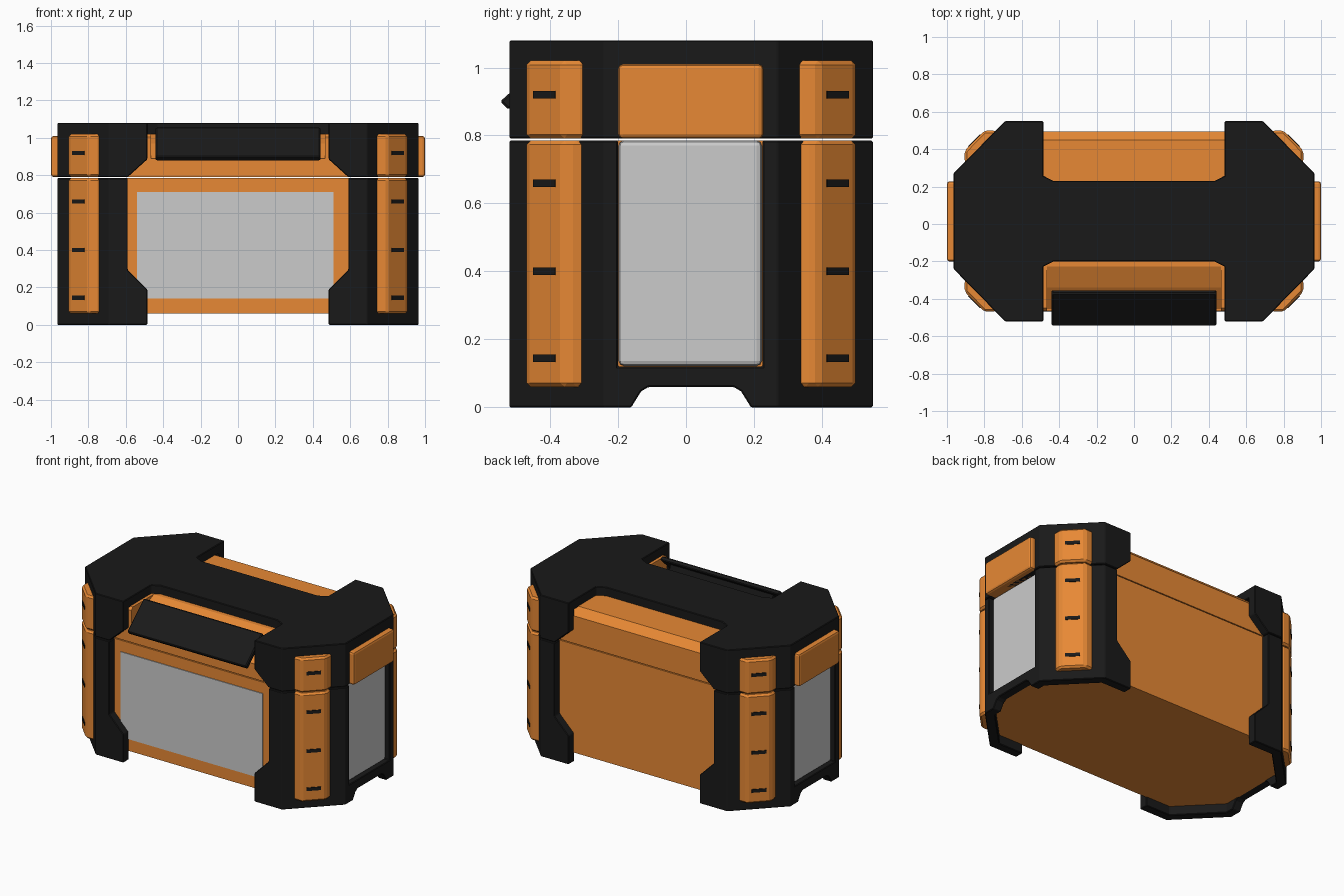
import bpy, bmesh, math
from mathutils import Vector

if "Cube" in bpy.data.objects:
    bpy.data.objects.remove(bpy.data.objects["Cube"])

CY = 0.015                      # y of the case's mirror plane
SEAM0, SEAM1 = 0.785, 0.791     # gap between base and lid


def material(name, rgb):
    m = bpy.data.materials.new(name)
    m.diffuse_color = (*rgb, 1)
    m.use_nodes = True
    m.node_tree.nodes["Principled BSDF"].inputs["Base Color"].default_value = m.diffuse_color
    return m


ORANGE = material("orange plastic", (0.80, 0.25, 0.035))
BLACK = material("black rubber", (0.010, 0.010, 0.010))


def prism(name, pts, axis, a, b, mat=None):
    """Extrude a 2D outline along an axis: x -> (y,z), y -> (x,z), z -> (x,y)."""
    def place(p, t):
        return {"x": (t, p[0], p[1]), "y": (p[0], t, p[1]), "z": (p[0], p[1], t)}[axis]
    bm = bmesh.new()
    lo = [bm.verts.new(place(p, a)) for p in pts]
    hi = [bm.verts.new(place(p, b)) for p in pts]
    n = len(pts)
    bm.faces.new(lo)
    bm.faces.new(hi)
    for i in range(n):
        bm.faces.new((lo[i], lo[(i + 1) % n], hi[(i + 1) % n], hi[i]))
    bmesh.ops.recalc_face_normals(bm, faces=bm.faces)
    me = bpy.data.meshes.new(name)
    bm.to_mesh(me)
    bm.free()
    ob = bpy.data.objects.new(name, me)
    bpy.context.collection.objects.link(ob)
    if mat:
        me.materials.append(mat)
    return ob


def rect(x0, x1, y0, y1):
    return [(x0, y0), (x1, y0), (x1, y1), (x0, y1)]


def sym(pts):
    """Complete a right-hand half outline by mirroring it in x."""
    return pts + [(-x, y) for x, y in reversed(pts)]


def flip(pts):
    """Mirror an (x, y) outline front to back."""
    return [(x, 2 * CY - y) for x, y in pts]


def octagon(d):
    """Case footprint inset by d."""
    k = d * math.tan(math.pi / 8)
    x, y, cx, cy = 0.965 - d, 0.535 - d, 0.69 - k, 0.255 - k
    return sym([(cx, CY - y), (x, CY - cy), (x, CY + cy), (cx, CY + y)])


def cut(ob, *cutters):
    bpy.context.view_layer.objects.active = ob
    for c in cutters:
        m = ob.modifiers.new("cut", "BOOLEAN")
        m.operation, m.solver, m.object = "DIFFERENCE", "EXACT", c
        bpy.ops.object.modifier_apply(modifier=m.name)
        bpy.data.objects.remove(c)


def bevel(ob, width, segments=1):
    m = ob.modifiers.new("bevel", "BEVEL")
    m.width, m.segments, m.limit_method = width, segments, "ANGLE"
    return ob


# Orange base and lid
prism("base_body", octagon(0.055), "z", 0.06, SEAM0, ORANGE)
lid = prism("lid_body", octagon(0.055), "z", SEAM1, 1.022, ORANGE)
cut(lid,
    prism("rear_edge", [(0.44, 1.03), (0.505, 0.965), (0.6, 0.965), (0.6, 1.1), (0.44, 1.1)], "x", -1, 1),
    prism("front_edge", [(-0.44, 1.03), (-0.475, 0.995), (-0.6, 0.995), (-0.6, 1.1), (-0.44, 1.1)], "x", -1, 1),
    prism("latch_recess", [(-0.48, 0.89), (-0.455, 0.89), (-0.34, 0.97), (-0.21, 1.03),
                           (-0.21, 1.1), (-0.48, 1.1)], "x", -0.465, 0.465))

# Black base frame: octagonal sleeve with front/rear openings, side windows and foot arches
base = prism("base_frame", octagon(0), "z", 0, SEAM0, BLACK)
cut(base,
    prism("inside", octagon(0.06), "z", -0.1, 1),
    prism("openings", sym([(0.485, -0.1), (0.485, 0.19), (0.59, 0.295), (0.59, 1)]), "y", -1, 1),
    prism("windows", rect(-0.2, 0.225, 0.12, 1), "x", -1.2, 1.2),
    prism("arches", [(-0.165, -0.01), (-0.155, 0.01), (-0.132, 0.047), (-0.11, 0.06),
                     (0.14, 0.06), (0.162, 0.047), (0.185, 0.01), (0.195, -0.01)], "x", -1.2, 1.2))
bevel(base, 0.004)

# Black lid frame: capped sleeve, cut away front and rear to leave a centre strip
cap = prism("lid_frame", octagon(0), "z", SEAM1, 1.08, BLACK)
side = sym([(0.59, 0.7), (0.59, 0.79), (0.485, 0.885), (0.485, 1.2)])
notch = sym([(0.485, -0.35), (0.485, -0.228), (0.43, -0.2)])
cut(cap,
    prism("inside", octagon(0.06), "z", 0.5, 1.015),
    prism("front_opening", side, "y", -1, -0.33),
    prism("rear_opening", side, "y", 0.36, 1),
    prism("front_notch", notch, "z", 0.7, 1.2),
    prism("rear_notch", flip(notch), "z", 0.7, 1.2))
bevel(cap, 0.004)

# Grey inset panels: front and both sides
prism("front_panel", rect(-0.54, 0.51, 0.14, 0.71), "y", -0.47, -0.45)
for s, label in ((1, "right"), (-1, "left")):
    bevel(prism(f"{label}_side_panel", rect(-0.198, 0.223, 0.122, SEAM0), "x", s * 0.89, s * 0.94), 0.015, 2)
    # Orange lid block above each side panel
    bevel(prism(f"{label}_lid_block", rect(-0.2, 0.228, SEAM1, 1.01), "x", s * 0.9, s * 1.0, ORANGE), 0.014, 2)

# Orange corner guards with black slots on the four chamfers
guard = [(0.70, -0.43), (0.74, -0.469), (0.80, -0.469), (0.905, -0.362), (0.905, -0.30), (0.87, -0.26)]
lower = [(x, min(y, -0.32)) if x > 0.9 else (x, y) for x, y in guard]
mid, along = Vector((0.8525, -0.4155)), Vector((0.105, 0.107)).normalized()
out = Vector((along.y, -along.x))
slot = [tuple(mid + along * u + out * v) for u, v in rect(-0.045, 0.045, -0.02, 0.004)]
for sx in (1, -1):
    for rear in (False, True):
        label = ("rear" if rear else "front") + ("_right" if sx > 0 else "_left")

        def corner(pts):
            pts = flip(pts) if rear else pts
            return [(sx * x, y) for x, y in pts]
        bevel(prism(f"{label}_base_guard", corner(lower), "z", 0.06, SEAM0, ORANGE), 0.012)
        bevel(prism(f"{label}_lid_guard", corner(guard), "z", SEAM1, 1.02, ORANGE), 0.012)
        for i, z in enumerate((0.145, 0.40, 0.66, 0.92)):
            prism(f"{label}_slot_{i + 1}", corner(slot), "z", z - 0.011, z + 0.011, BLACK)

# Sloping front latch with its mount
bevel(prism("latch", [(-0.547, 0.90), (-0.372, 1.058), (-0.35, 1.04), (-0.522, 0.876)],
            "x", -0.44, 0.44, BLACK), 0.006)
prism("latch_mount", [(-0.49, 0.915), (-0.38, 1.02), (-0.36, 0.95), (-0.45, 0.885)], "x", -0.38, 0.38, BLACK)
